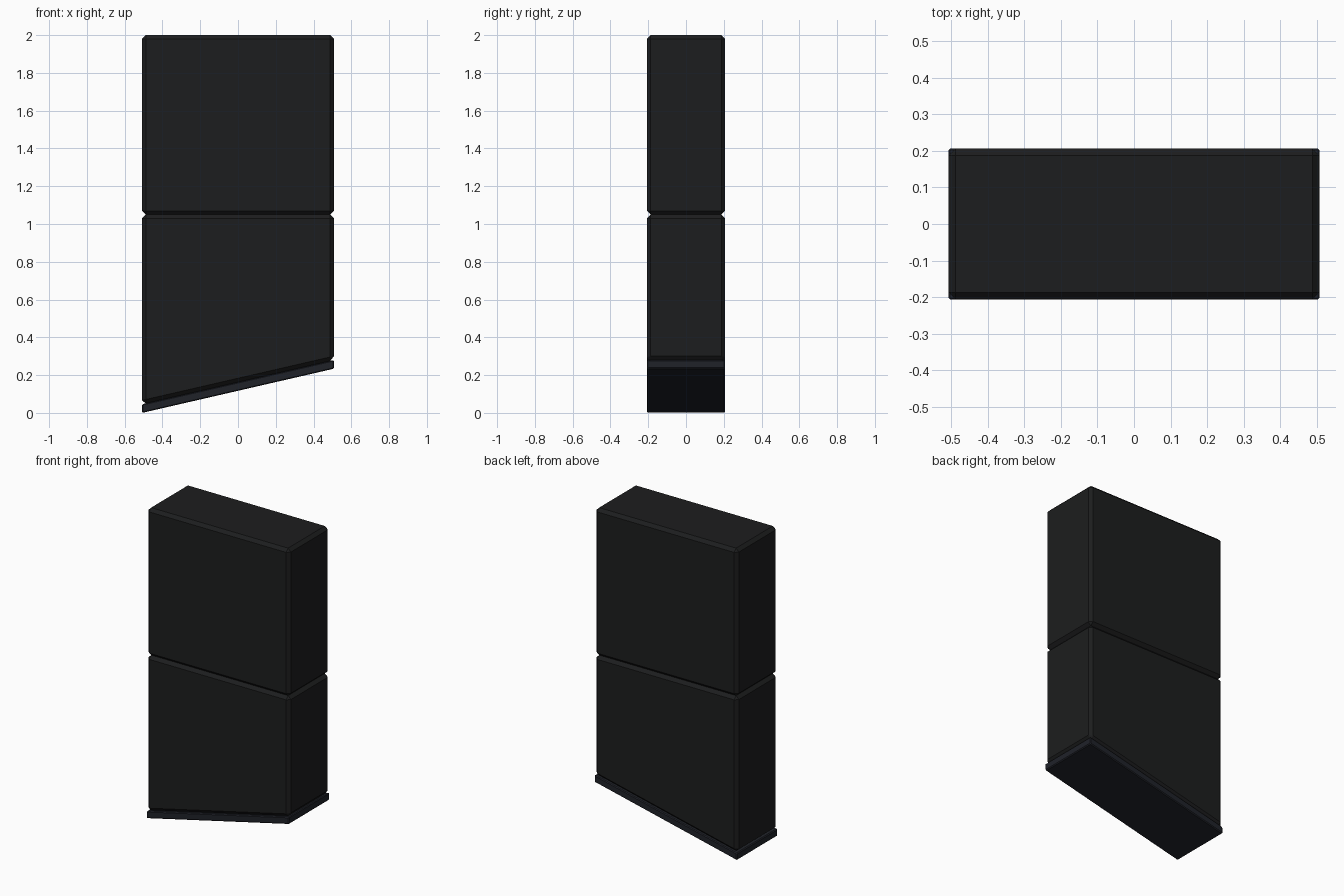
import bpy, bmesh

if "Cube" in bpy.data.objects:
    bpy.data.objects.remove(bpy.data.objects["Cube"])

X, Y = 0.508, 0.207  # half width and half depth


def material(name, rgb):
    m = bpy.data.materials.new(name)
    m.diffuse_color = (*rgb, 1)
    m.use_nodes = True
    m.node_tree.nodes["Principled BSDF"].inputs["Base Color"].default_value = m.diffuse_color
    return m


def slab(name, z_left, z_right, top_left, top_right, chamfer, mat):
    """Extrude a front (xz) profile through the depth and chamfer all edges."""
    bm = bmesh.new()
    profile = [(-X, z_left), (X, z_right), (X, top_right), (-X, top_left)]
    face = bm.faces.new([bm.verts.new((x, -Y, z)) for x, z in profile])
    ext = bmesh.ops.extrude_face_region(bm, geom=[face])
    verts = [v for v in ext["geom"] if isinstance(v, bmesh.types.BMVert)]
    bmesh.ops.translate(bm, verts=verts, vec=(0, 2 * Y, 0))
    bmesh.ops.recalc_face_normals(bm, faces=bm.faces[:])
    bmesh.ops.bevel(bm, geom=bm.edges[:], offset=chamfer, segments=1,
                    profile=0.5, affect='EDGES')
    bmesh.ops.recalc_face_normals(bm, faces=bm.faces[:])
    mesh = bpy.data.meshes.new(name)
    bm.to_mesh(mesh)
    bm.free()
    mesh.materials.append(mat)
    obj = bpy.data.objects.new(name, mesh)
    bpy.context.collection.objects.link(obj)
    return obj


black = material("black", (0.012, 0.0125, 0.013))
slate = material("slate", (0.014, 0.016, 0.022))

# Upper block
slab("upper_block", 1.05, 1.05, 2.0, 2.0, 0.02, black)
# Lower block with slanted underside
slab("lower_block", 0.046, 0.28, 1.05, 1.05, 0.02, black)
# Thin slanted base plate
slab("base_plate", 0.0, 0.234, 0.046, 0.28, 0.005, slate)
